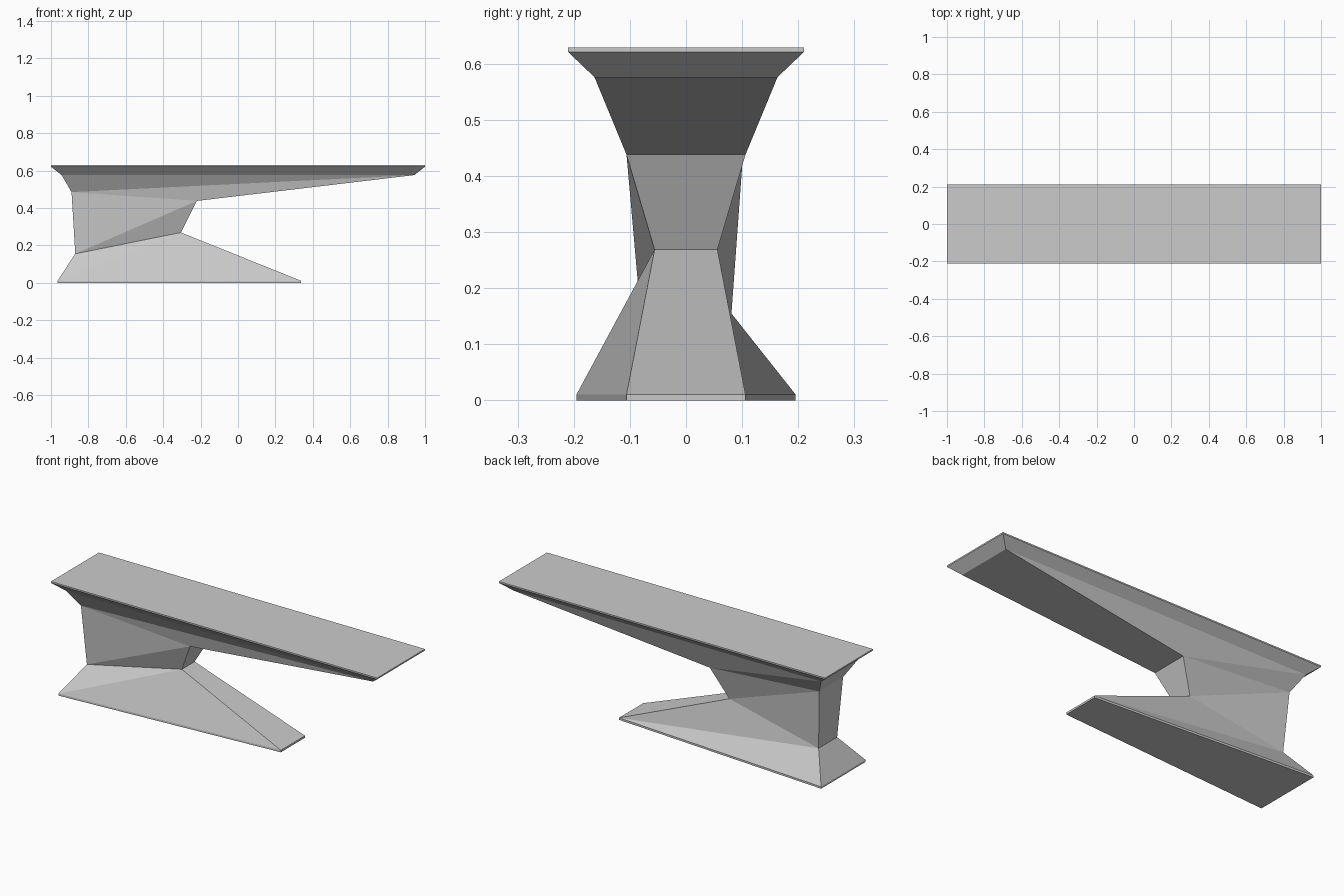
import bpy, bmesh

if "Cube" in bpy.data.objects:
    bpy.data.objects.remove(bpy.data.objects["Cube"])

# Cross-section levels, bottom to top:
# left end (x, half width, z), right end (x, half width, z)
LEVELS = [
    ((-0.965, 0.195, 0.0),   (0.337, 0.106, 0.0)),      # foot underside
    ((-0.965, 0.195, 0.011), (0.337, 0.106, 0.011)),    # foot rim
    ((-0.870, 0.081, 0.155), (-0.305, 0.056, 0.269)),   # waist
    ((-0.890, 0.105, 0.485), (-0.220, 0.106, 0.438)),   # neck
    ((-0.943, 0.163, 0.576), (0.943, 0.163, 0.576)),    # under the top
    ((-1.0, 0.21, 0.621),    (1.0, 0.21, 0.621)),       # top rim
    ((-1.0, 0.21, 0.629),    (1.0, 0.21, 0.629)),       # top surface
]


def ring(bm, left, right):
    """Four corners, counter-clockwise seen from above."""
    (xl, wl, zl), (xr, wr, zr) = left, right
    return [bm.verts.new(p) for p in
            ((xl, -wl, zl), (xr, -wr, zr), (xr, wr, zr), (xl, wl, zl))]


def loft(name, levels):
    bm = bmesh.new()
    rings = [ring(bm, *lv) for lv in levels]
    for lo, up in zip(rings, rings[1:]):
        for i in range(4):
            j = (i + 1) % 4
            # twisted sides are split along the same diagonal all round
            bm.faces.new((lo[i], lo[j], up[j]))
            bm.faces.new((lo[i], up[j], up[i]))
    bm.faces.new(rings[0][::-1])
    bm.faces.new(rings[-1])
    # merge the triangles that lie flat
    bmesh.ops.dissolve_limit(bm, angle_limit=0.002,
                             verts=bm.verts[:], edges=bm.edges[:])
    bmesh.ops.recalc_face_normals(bm, faces=bm.faces[:])
    mesh = bpy.data.meshes.new(name)
    bm.to_mesh(mesh)
    bm.free()
    obj = bpy.data.objects.new(name, mesh)
    bpy.context.collection.objects.link(obj)
    return obj


# Faceted cantilevered counter, one continuous shell
loft("cantilever_desk", LEVELS)
